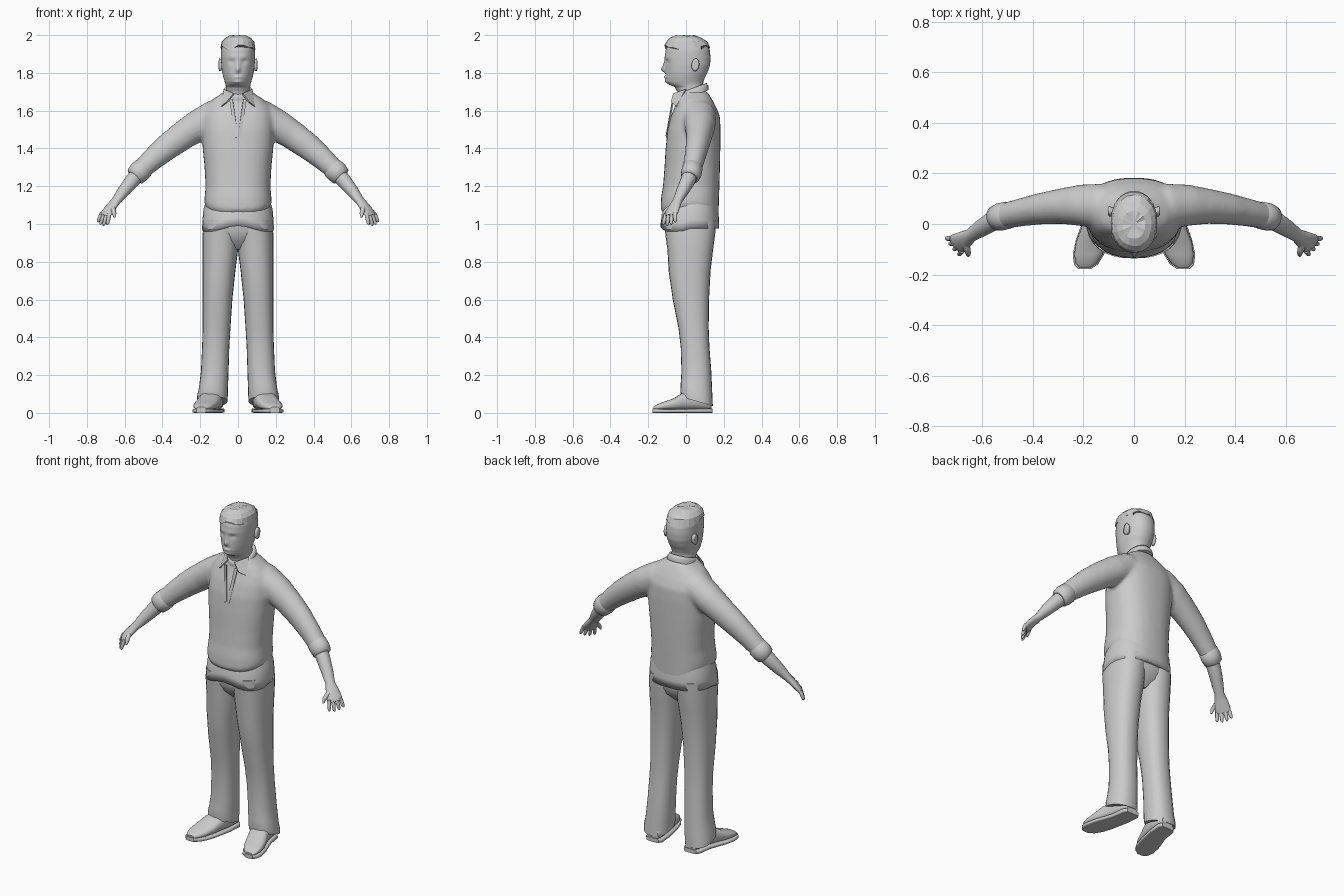
import bpy, bmesh, math, random
from mathutils import Vector

random.seed(4)
if "Cube" in bpy.data.objects:
    bpy.data.objects.remove(bpy.data.objects["Cube"], do_unlink=True)

grey = bpy.data.materials.new("plain_grey")
grey.use_nodes = True
grey.diffuse_color = (0.6, 0.6, 0.6, 1)
for node in grey.node_tree.nodes:
    if node.type == "BSDF_PRINCIPLED":
        node.inputs["Base Color"].default_value = (0.6, 0.6, 0.6, 1)
        node.inputs["Roughness"].default_value = 0.8


def loft(bm, rings, seg=24, power=2.0):
    """Skin a tube through rings given as (centre, u radius vector, v radius vector)."""
    rows = []
    for c, u, v in rings:
        row = []
        for i in range(seg):
            a = math.tau * i / seg
            cu, sv = math.cos(a), math.sin(a)
            cu = math.copysign(abs(cu) ** (2 / power), cu)
            sv = math.copysign(abs(sv) ** (2 / power), sv)
            row.append(bm.verts.new(c + u * cu + v * sv))
        rows.append(row)
    for a, b in zip(rows, rows[1:]):
        for i in range(seg):
            j = (i + 1) % seg
            bm.faces.new((a[i], a[j], b[j], b[i]))
    bm.faces.new(rows[0])
    bm.faces.new(rows[-1])


def level(rows):
    """Horizontal rings from (z, x min, x max, y front, y back)."""
    return [(Vector(((a + b) / 2, (f + k) / 2, z)),
             Vector(((b - a) / 2, 0, 0)), Vector((0, (k - f) / 2, 0)))
            for z, a, b, f, k in rows]


def body(rows):
    """Horizontal rings centred on x = 0 from (z, half width, front, back)."""
    return level([(z, -w, w, f, k) for z, w, f, k in rows])


def limb(rows, side=1, across=Vector((0, 1, 0))):
    """Rings along a path from (x, y, z, thickness, breadth)."""
    pts = [Vector(r[:3]) for r in rows]
    out = []
    for i, r in enumerate(rows):
        d = (pts[min(i + 1, len(pts) - 1)] - pts[max(i - 1, 0)]).normalized()
        v = (across - d * across.dot(d)).normalized()
        u = d.cross(v) * r[3]
        v = v * r[4]
        out.append([Vector((p.x * side, p.y, p.z)) for p in (pts[i], u, v)])
    return out


def dense(rows, n):
    """Add evenly blended rows between the given ones."""
    out = []
    for a, b in zip(rows, rows[1:]):
        out += [tuple(p + (q - p) * k / n for p, q in zip(a, b)) for k in range(n)]
    return out + [rows[-1]]


def finish(name, bm, smooth=True, mirror=False, subsurf=0):
    bmesh.ops.recalc_face_normals(bm, faces=bm.faces)
    for f in bm.faces:
        f.smooth = smooth and len(f.verts) <= 4
    mesh = bpy.data.meshes.new(name)
    bm.to_mesh(mesh)
    bm.free()
    mesh.materials.append(grey)
    ob = bpy.data.objects.new(name, mesh)
    bpy.context.collection.objects.link(ob)
    if mirror:
        ob.modifiers.new("Mirror", "MIRROR")
    if subsurf:
        sub = ob.modifiers.new("Subdivision", "SUBSURF")
        sub.levels = sub.render_levels = subsurf
    return ob


# Sweater: torso and sleeves fused into one skin
bm = bmesh.new()
loft(bm, body([(1.05, .165, -.115, .16), (1.08, .178, -.135, .172), (1.14, .177, -.132, .175),
               (1.2, .172, -.122, .177), (1.3, .177, -.114, .18), (1.4, .187, -.108, .182),
               (1.5, .192, -.098, .183), (1.57, .19, -.08, .18), (1.62, .172, -.06, .16),
               (1.66, .135, -.048, .138), (1.69, .088, -.042, .12), (1.705, .07, -.035, .108)]),
     32, 2.4)
for v in bm.verts:  # hem lifts at the sides and drops behind
    if v.co.z < 1.1:
        v.co.z += .035 * (abs(v.co.x) / .18) ** 4
        if v.co.y > .1 and abs(v.co.x) < .12:
            v.co.z -= .05
sleeve = [(.05, .06, 1.58, .085, .09), (.13, .07, 1.57, .085, .09), (.21, .074, 1.522, .084, .082),
          (.29, .07, 1.47, .077, .07), (.37, .06, 1.412, .071, .062), (.45, .045, 1.345, .061, .055),
          (.525, .029, 1.275, .051, .05)]
for side in (1, -1):
    loft(bm, limb(sleeve, side), 24)
sweater = finish("sweater", bm)
remesh = sweater.modifiers.new("Fuse", "REMESH")
remesh.mode = "VOXEL"
remesh.voxel_size = .011
remesh.use_smooth_shade = True
soften = sweater.modifiers.new("Soften", "SMOOTH")
soften.iterations = 6

# Rolled cuffs
bm = bmesh.new()
loft(bm, limb([(.49, .037, 1.305, .045, .045), (.5, .035, 1.297, .057, .054),
               (.525, .029, 1.273, .058, .055), (.545, .022, 1.252, .053, .05),
               (.55, .02, 1.247, .04, .04)]), 20)
finish("sleeve_cuff", bm, mirror=True)

# Shirt tail below the sweater
bm = bmesh.new()
loft(bm, body([(.98, .17, -.11, .16), (.975, .19, -.136, .176), (1.02, .188, -.13, .175),
               (1.08, .183, -.12, .17), (1.13, .165, -.1, .16)]), 32, 2.4)
for v in bm.verts:
    v.co.z += .015 * math.cos(v.co.x * 20) * (v.co.y < 0)
finish("shirt_tail", bm)

# Trousers
bm = bmesh.new()
loft(bm, level([(1.02, -.005, .18, -.115, .16), (.95, -.005, .187, -.11, .155),
                (.86, .0, .188, -.098, .143), (.75, .014, .187, -.092, .13),
                (.6, .03, .187, -.07, .122), (.45, .04, .187, -.04, .12),
                (.35, .046, .19, -.028, .124), (.22, .05, .196, -.024, .134),
                (.13, .053, .207, -.028, .139), (.09, .054, .216, -.03, .141),
                (.06, .056, .216, -.026, .142)]), 24, 2.3)
for v in bm.verts:  # hem hangs lower at the heel and bunches over the instep
    if v.co.z < .15:
        v.co.z -= .3 * (v.co.y - .06)
finish("trouser_leg", bm, mirror=True)
bm = bmesh.new()
loft(bm, body([(1.03, .175, -.11, .155), (.96, .183, -.108, .152), (.91, .15, -.085, .135),
               (.865, .06, -.04, .09)]), 24, 2.3)
finish("trouser_seat", bm)

# Shoes: upper and sole, lofted from heel to toe
for name, base, grow, rows in (
        ("shoe_upper", .015, 0, [(.135, .125, .035, .07), (.12, .126, .05, .1), (.04, .135, .057, .12),
                                 (-.02, .15, .06, .105), (-.07, .167, .062, .075),
                                 (-.12, .18, .056, .058), (-.155, .189, .042, .045),
                                 (-.172, .194, .022, .032)]),
        ("shoe_sole", 0, .005, [(.14, .125, .035, .024), (.12, .126, .05, .024), (.04, .135, .052, .022),
                                (-.06, .164, .06, .02), (-.12, .18, .057, .02),
                                (-.16, .19, .042, .022), (-.178, .195, .02, .024)])):
    bm = bmesh.new()
    loft(bm, [(Vector((x, y, (base + h) / 2)), Vector((w + grow, 0, 0)),
               Vector((0, 0, (h - base) / 2))) for y, x, w, h in rows],
         20, 2.6 if base else 6)
    finish(name, bm, mirror=True)

# Forearm and hand
spread = Vector((-.62, -.76, -.1)).normalized()
bm = bmesh.new()
loft(bm, limb([(.5, .035, 1.295, .04, .04), (.56, .01, 1.23, .04, .039), (.605, -.018, 1.175, .033, .034),
               (.645, -.045, 1.123, .022, .027), (.668, -.06, 1.095, .02, .036),
               (.69, -.074, 1.065, .018, .043), (.705, -.083, 1.042, .013, .042)],
              1, spread), 16)
finish("forearm", bm, mirror=True)
bm = bmesh.new()
for i, reach in enumerate((.044, .055, .058, .05)):
    k = Vector((.703, -.083, 1.047)) + spread * (i - 1.5) * .022
    d = Vector((.32, -.12, -.94)) + spread * (i - 1.5) * .12
    loft(bm, limb([(*(k + d * reach * t), r, r) for t, r in
                   ((-.2, .011), (.4, .0105), (.8, .009), (1, .004))], 1, spread), 8)
loft(bm, limb([(.665, -.07, 1.095, .012, .014), (.66, -.1, 1.075, .013, .014),
               (.655, -.118, 1.055, .011, .011), (.655, -.126, 1.035, .005, .005)],
              1, Vector((1, 0, 0))), 8)
finish("fingers", bm, mirror=True)

# Head and neck with sculpted face
bm = bmesh.new()
loft(bm, body(dense([(1.62, .068, -.035, .1), (1.7, .064, -.046, .098), (1.725, .064, -.06, .092),
                     (1.738, .066, -.09, .09), (1.752, .07, -.107, .092), (1.775, .077, -.111, .1),
                     (1.8, .083, -.11, .113), (1.84, .088, -.108, .127), (1.88, .09, -.112, .13),
                     (1.92, .09, -.108, .126), (1.95, .084, -.098, .113), (1.975, .068, -.08, .09),
                     (1.988, .04, -.045, .05)], 4)), 64, 2.15)
# each feature: x, z, forward push, spread in x, spread in z
features = [(0, 1.818, .022, .011, .013), (0, 1.842, .012, .009, .02), (0, 1.778, .006, .02, .006),
            (0, 1.79, -.004, .022, .005), (0, 1.75, .004, .02, .01)]
for s in (1, -1):
    features += [(s * .034, 1.86, -.01, .015, .01), (s * .03, 1.885, .004, .025, .007)]
for v in bm.verts:
    x, y, z = v.co
    if y < -.03:
        if z > 1.73:  # narrow the jaw towards the chin
            v.co.x *= 1 - .2 * min(1, (-.03 - y) / .07) * max(0, min(1, (1.84 - z) / .08))
        for fx, fz, push, sx, sz in features:
            v.co.y -= push * math.exp(-((x - fx) / sx) ** 2 - ((z - fz) / sz) ** 2)
finish("head", bm)

# Ears
bm = bmesh.new()
loft(bm, [(Vector((x, .04 + x * .1, 1.842)), Vector((0, w, w * .2)), Vector((0, 0, h)))
          for x, w, h in ((.075, .014, .025), (.09, .019, .031), (.099, .021, .034), (.102, .013, .024))], 16)
finish("ear", bm, mirror=True)

# Cropped hair with a ragged edge
bm = bmesh.new()
loft(bm, body([(1.935, .092, -.114, .127), (1.965, .085, -.104, .112), (1.984, .069, -.087, .085),
               (1.995, .045, -.058, .052), (1.998, .012, -.02, .015)]), 20, 2.2)
for i, v in enumerate(bm.verts):
    if v.co.z < 1.94:
        v.co.z += random.choice((-.012, 0, .012))
    elif v.co.z < 1.99:
        v.co.x *= random.uniform(.97, 1.03)
        v.co.y *= random.uniform(.97, 1.03)
    else:
        v.co.z = random.uniform(1.993, 2.0)
bm.verts.ensure_lookup_table()
bm.verts[-1].co.z = 2.0
finish("hair", bm, smooth=False)

# Collar band, rising towards the nape
bm = bmesh.new()
loft(bm, body([(1.675, .082, -.05, .12), (1.7, .079, -.054, .118), (1.717, .07, -.05, .107),
               (1.712, .06, -.04, .098)]), 28)
for v in bm.verts:
    v.co.z += .38 * (v.co.y - .03)
finish("collar_band", bm)

# Collar points and placket edges
for name, shape in (
        ("collar_point", [(.074, .0, 1.712), (.088, -.05, 1.622), (.058, -.078, 1.645), (.022, -.066, 1.69)]),
        ("placket_edge", [(.045, -.066, 1.66), (.028, -.07, 1.66), (.0, -.104, 1.47), (.014, -.103, 1.455)])):
    bm = bmesh.new()
    bm.faces.new([bm.verts.new(p) for p in shape])
    plate = finish(name, bm, smooth=False, mirror=True)
    solid = plate.modifiers.new("Thickness", "SOLIDIFY")
    solid.thickness = .007
    solid.offset = 0
